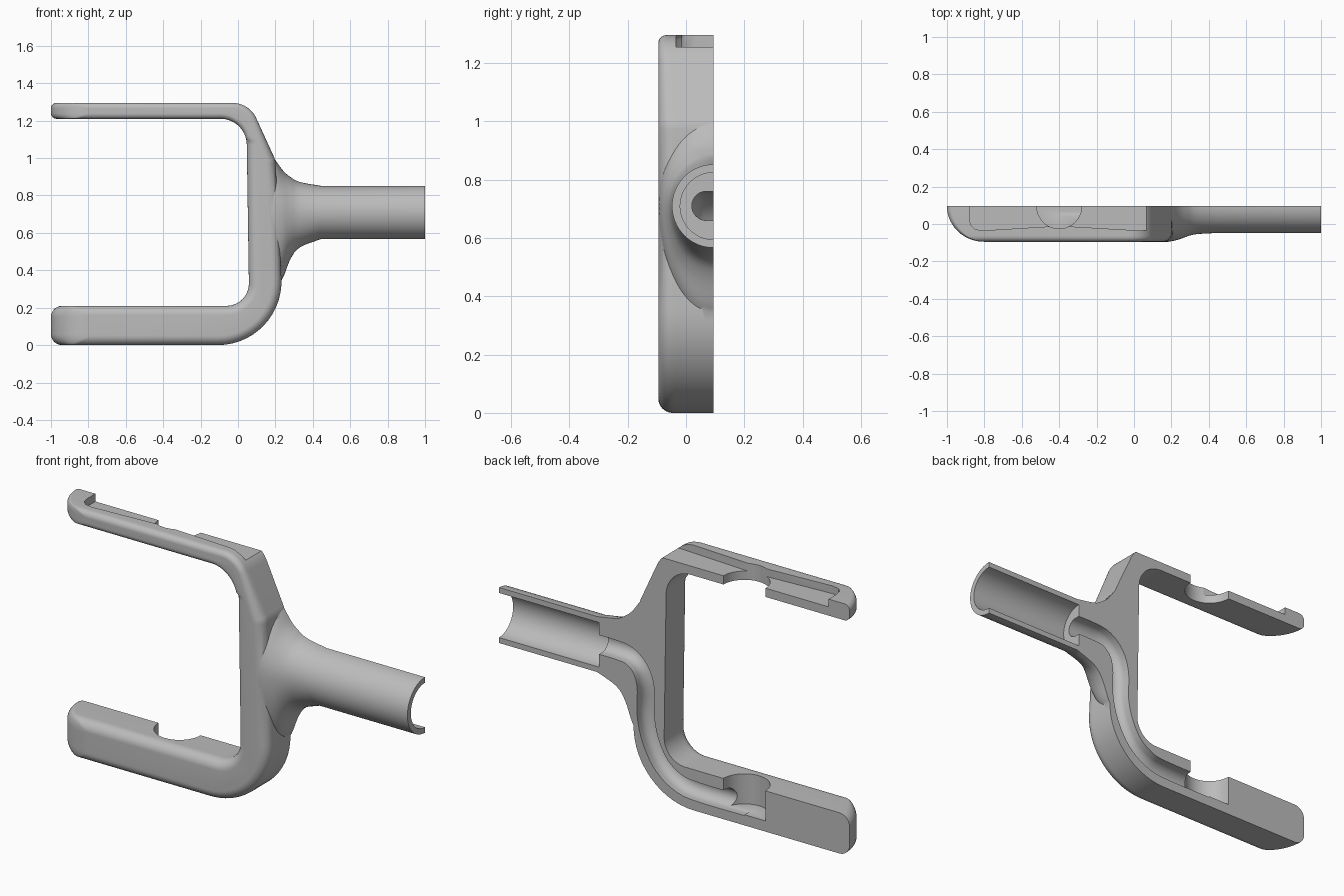
import bpy, bmesh, math
from mathutils import Vector

if "Cube" in bpy.data.objects:
    bpy.data.objects.remove(bpy.data.objects["Cube"])

CUT = 0.095      # y of the flat section face
DEPTH = 0.19     # body thickness in front of the section
AXIS = 0.709     # height of the tube axis

grey = bpy.data.materials.new("plain_grey")
grey.use_nodes = True
grey.diffuse_color = (0.5, 0.5, 0.5, 1)
grey.node_tree.nodes["Principled BSDF"].inputs["Base Color"].default_value = (0.5, 0.5, 0.5, 1)


def loft(name, rings):
    """Skin closed rings of equal length and cap both ends."""
    bm = bmesh.new()
    rows = [[bm.verts.new(p) for p in ring] for ring in rings]
    n = len(rows[0])
    for a, b in zip(rows, rows[1:]):
        for i in range(n):
            j = (i + 1) % n
            bm.faces.new((a[i], a[j], b[j], b[i]))
    bm.faces.new(rows[0])
    bm.faces.new(rows[-1])
    bmesh.ops.recalc_face_normals(bm, faces=bm.faces)
    me = bpy.data.meshes.new(name)
    bm.to_mesh(me)
    bm.free()
    me.materials.append(grey)
    ob = bpy.data.objects.new(name, me)
    bpy.context.collection.objects.link(ob)
    return ob


def combine(target, other, operation):
    other.hide_render = True
    mod = target.modifiers.new("combine", 'BOOLEAN')
    mod.operation, mod.solver, mod.object = operation, 'EXACT', other
    bpy.context.view_layer.objects.active = target
    bpy.ops.object.modifier_apply(modifier=mod.name)
    bpy.data.objects.remove(other)


def circle(r, n=64):
    return [(r * math.cos(2 * math.pi * i / n), r * math.sin(2 * math.pi * i / n)) for i in range(n)]


def fillet(corners, steps=14):
    """Polygon of (x, z, radius) corners with true arcs at each corner."""
    out = []
    for i, (x, z, r) in enumerate(corners):
        p = Vector((x, z))
        a = (Vector(corners[i - 1][:2]) - p).normalized()
        b = (Vector(corners[(i + 1) % len(corners)][:2]) - p).normalized()
        half = a.angle(b) / 2
        centre = p + (a + b).normalized() * (r / math.sin(half))
        start = p + a * (r / math.tan(half)) - centre
        end = p + b * (r / math.tan(half)) - centre
        turn = start.angle_signed(end)
        for k in range(steps + 1):
            t = -turn * k / steps
            c, s = math.cos(t), math.sin(t)
            out.append(centre + Vector((c * start.x - s * start.y, s * start.x + c * start.y)))
    return out


def catmull(pts, steps=8):
    pts = [Vector(p) for p in pts]
    pts = [2 * pts[0] - pts[1]] + pts + [2 * pts[-1] - pts[-2]]
    out = []
    for a, b, c, d in zip(pts, pts[1:], pts[2:], pts[3:]):
        for k in range(steps):
            t = k / steps
            out.append((2 * b + (c - a) * t + (2 * a - 5 * b + 4 * c - d) * t * t
                        + (3 * b - a - 3 * c + d) * t ** 3) / 2)
    return out + [pts[-2]]


# Fork body: outline lofted toward the front with rounded edges and swept-back tips
outline = fillet([(-1, 0, .06), (.25, 0, .34), (.2, .99, .1), (.06, 1.295, .14),
                  (-1, 1.295, .03), (-1, 1.21, .03), (.045, 1.21, .14),
                  (.06, .21, .12), (-1, .21, .06)])
normals = []
for i, p in enumerate(outline):
    t = (outline[(i + 1) % len(outline)] - outline[i - 1]).normalized()
    normals.append(Vector((-t.y, t.x)))


def body_ring(t):
    ring = []
    for p, nrm in zip(outline, normals):
        r = .028 if p.y > 1.1 else .05
        over = max(0, t * DEPTH - (DEPTH - r)) / r
        inset = r * (1 - math.sqrt(max(0, 1 - over * over)))
        tip = max(0, -.75 - p.x) / .25
        shift = .2 * (1 - math.sqrt(max(0, 1 - t * t))) * tip
        x = p.x + shift + (0 if tip else nrm.x * inset)
        ring.append((x, CUT - t * DEPTH, p.y + nrm.y * inset))
    return ring


levels = [math.sin(math.pi / 2 * k / 20) for k in range(21)]
back = [(p.x, CUT + .05, p.y) for p in outline]
body = loft("fork_body", [back] + [body_ring(t) for t in levels])

# Tube stem flaring into the body: x, front depth, upward and downward reach
stations = catmull([(.1, .1895, .36, .44), (.16, .1895, .33, .43), (.2, .187, .28, .40),
                    (.24, .178, .225, .35), (.28, .163, .19, .25), (.33, .15, .163, .187),
                    (.44, .143, .143, .143)], 4) + [Vector((1, .143, .143, .143))]
stem = loft("stem", [[(s[0], CUT - c * s[1], AXIS + d * (s[2] if d > 0 else s[3]))
                      for c, d in circle(1)] for s in stations])
combine(body, stem, 'UNION')

# Stem bore
combine(body, loft("bore", [[(x, CUT + c, AXIS + d) for c, d in circle(.115)]
                            for x in (.43, 1.1)]), 'DIFFERENCE')

# Cable channel from the bore to the lower hole
path = catmull([(.5, AXIS), (.33, AXIS), (.25, .695), (.19, .64), (.163, .55), (.163, .41),
                (.135, .29), (.07, .18), (-.03, .115), (-.15, .1), (-.4, .1)], 5)
rings = []
for i, p in enumerate(path):
    t = (path[min(i + 1, len(path) - 1)] - path[max(i - 1, 0)]).normalized()
    rings.append([(p.x - t.y * c, CUT + d + (.025 if d > 0 else -.025), p.y + t.x * c)
                  for c, d in circle(.05, 32)])
combine(body, loft("channel", rings), 'DIFFERENCE')

# Pivot hole through the upper arm, blind in the lower arm
combine(body, loft("pivot_hole", [[(c - .4, CUT + d, z) for c, d in circle(.12)]
                                  for z in (.055, 1.5)]), 'DIFFERENCE')

# Shallow pocket on the upper arm
pocket = [(.3, .2), (.3, -.035), (.03, -.035), (-.4, -.01), (-.81, -.035),
          (-.85, -.028), (-.873, -.005), (-.88, .03), (-.88, .2)]
combine(body, loft("pocket", [[(x, y, z) for x, y in pocket] for z in (1.255, 1.5)]), 'DIFFERENCE')

# Flat section face
combine(body, loft("section", [[(x, y, z) for x, z in ((-2, -1), (2, -1), (2, 2), (-2, 2))]
                               for y in (CUT, 1)]), 'DIFFERENCE')

bpy.ops.object.select_all(action='DESELECT')
body.select_set(True)
bpy.context.view_layer.objects.active = body
bpy.ops.object.shade_smooth_by_angle(angle=math.radians(35))
